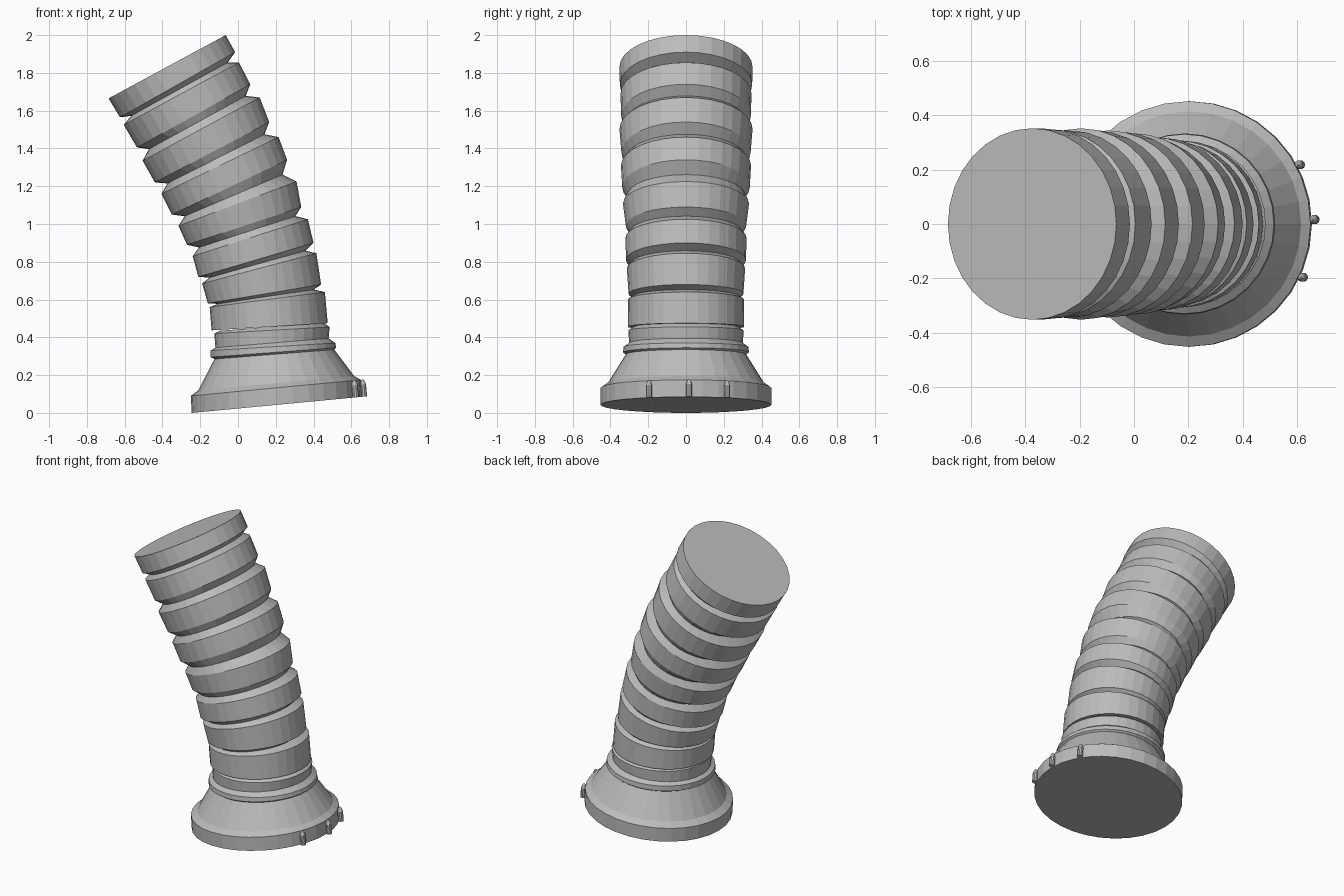
import bpy
import bmesh
from math import cos, sin, pi, radians
from mathutils import Vector

SIDES = 32

if "Cube" in bpy.data.objects:
    bpy.data.objects.remove(bpy.data.objects["Cube"], do_unlink=True)

grey = bpy.data.materials.new("plain grey")
grey.use_nodes = True
grey.diffuse_color = (0.5, 0.5, 0.5, 1)
grey.node_tree.nodes["Principled BSDF"].inputs["Base Color"].default_value = grey.diffuse_color


def ring(left, right, depth=None):
    """Tilted ellipse spanning two (x, z) points: centre, half axis, depth radius."""
    a, b = Vector((left[0], 0, left[1])), Vector((right[0], 0, right[1]))
    half = (b - a) / 2
    return (a + b) / 2, half, half.length if depth is None else depth


def loft(name, rings, sides=SIDES):
    """Skin a stack of rings and cap both ends."""
    bm = bmesh.new()
    loops = []
    for centre, half, depth in rings:
        loops.append([bm.verts.new(centre + half * cos(t) + Vector((0, depth * sin(t), 0)))
                      for t in (2 * pi * i / sides for i in range(sides))])
    for low, high in zip(loops, loops[1:]):
        for i in range(sides):
            j = (i + 1) % sides
            bm.faces.new((low[i], low[j], high[j], high[i]))
    bm.faces.new(list(reversed(loops[0])))
    bm.faces.new(loops[-1])
    bmesh.ops.recalc_face_normals(bm, faces=bm.faces[:])
    mesh = bpy.data.meshes.new(name)
    bm.to_mesh(mesh)
    bm.free()
    mesh.materials.append(grey)
    obj = bpy.data.objects.new(name, mesh)
    bpy.context.collection.objects.link(obj)
    return obj


# Flared base: rim, cone, shoulder lip and narrow collar
base_edges = [
    ((-.245, 0), (.655, .085)),
    ((-.25, .09), (.65, .175)),
    ((-.21, .12), (.615, .195)),
    ((-.125, .285), (.51, .335)),
    ((-.145, .295), (.52, .345)),
    ((-.145, .33), (.515, .37)),
    ((-.12, .345), (.48, .395)),
    ((-.125, .42), (.485, .455)),
    ((-.095, .435), (.45, .478)),
]
base_rings = [ring(*edge) for edge in base_edges]
loft("flared_base", base_rings)

# Ribs of the bent hose: lower edge and upper edge of each
ribs = [
    (((-.14, .437), (.475, .475)), ((-.15, .56), (.46, .64))),
    (((-.16, .58), (.44, .68)), ((-.19, .685), (.415, .845))),
    (((-.21, .72), (.4, .9)), ((-.24, .83), (.37, 1.025))),
    (((-.27, .89), (.335, 1.09)), ((-.315, .99), (.31, 1.225))),
    (((-.35, 1.05), (.26, 1.34)), ((-.405, 1.16), (.215, 1.46))),
    (((-.44, 1.22), (.165, 1.54)), ((-.505, 1.335), (.115, 1.67))),
    (((-.535, 1.405), (.065, 1.74)), ((-.605, 1.525), (.005, 1.855))),
    (((-.625, 1.565), (-.015, 1.91)), ((-.685, 1.665), (-.065, 2))),
]


def groove(below, above):
    """Pinched ring halfway between two neighbouring ribs."""
    centre, half, depth = ((a + b) / 2 for a, b in zip(below, above))
    return centre, half * .84, depth * .93


hose_rings = []
for lower, upper in ribs:
    low = ring(*lower)
    if hose_rings:
        hose_rings.append(groove(hose_rings[-1], low))
    hose_rings += [low, ring(*upper)]
loft("ribbed_hose", hose_rings)

# Three small pointed studs on the rim
centre, half, radius = base_rings[0]
across = half.normalized()
up = across.cross(Vector((0, 1, 0))).normalized()
up = up if up.z > 0 else -up
for place, angle in (("right", -25), ("middle", 2), ("left", 28)):
    t = radians(angle)
    foot = centre + (across * cos(t) + Vector((0, sin(t), 0))) * (radius + .012)
    loft("stud_" + place, [(foot + up * h, across * r, r)
                           for h, r in ((0, .017), (.065, .017), (.085, .01), (.092, .003))], 10)
